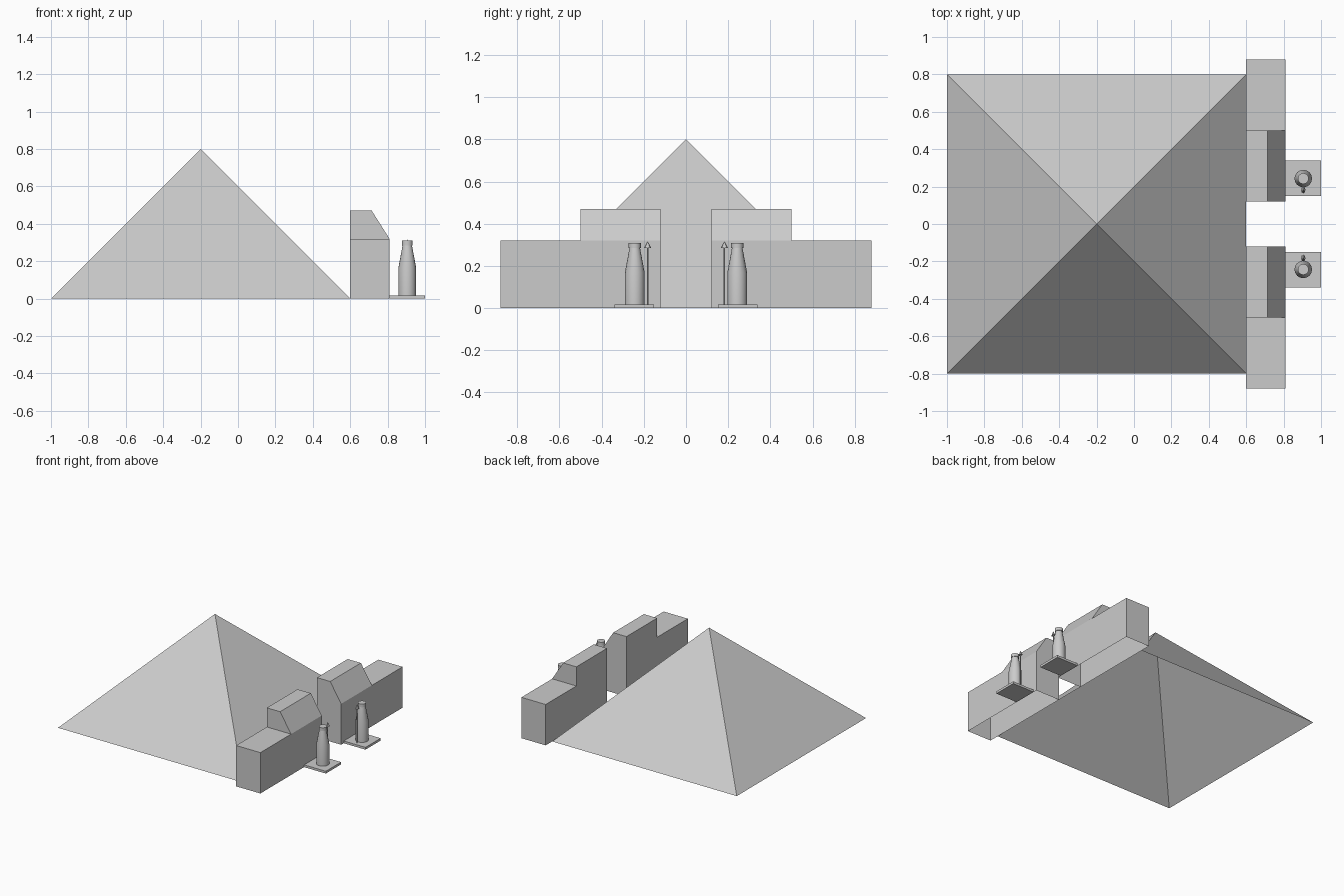
import bpy, bmesh, math

if "Cube" in bpy.data.objects:
    bpy.data.objects.remove(bpy.data.objects["Cube"])


def make(name, verts, faces, mirror=False, smooth=False):
    me = bpy.data.meshes.new(name)
    me.from_pydata(verts, [], faces)
    bm = bmesh.new()
    bm.from_mesh(me)
    bmesh.ops.recalc_face_normals(bm, faces=bm.faces)
    bm.to_mesh(me)
    bm.free()
    ob = bpy.data.objects.new(name, me)
    bpy.context.collection.objects.link(ob)
    if mirror:
        m = ob.modifiers.new("mirror", 'MIRROR')
        m.use_axis = (False, True, False)
        m.use_mirror_merge = False
    if smooth:
        bpy.ops.object.select_all(action='DESELECT')
        ob.select_set(True)
        bpy.context.view_layer.objects.active = ob
        bpy.ops.object.shade_smooth_by_angle(angle=math.radians(30))
    return ob


def lathe(name, cx, cy, profile, n, sx=1.0):
    # stacked rings of (radius, z), capped at both ends
    verts, faces = [], []
    for r, z in profile:
        for i in range(n):
            a = 2 * math.pi * i / n
            verts.append((cx + sx * r * math.cos(a), cy + r * math.sin(a), z))
    for k in range(len(profile) - 1):
        for i in range(n):
            j = (i + 1) % n
            faces.append((k*n + i, k*n + j, (k+1)*n + j, (k+1)*n + i))
    faces.append(tuple(range(n)))
    faces.append(tuple(range((len(profile) - 1) * n, len(profile) * n)))
    return make(name, verts, faces, mirror=True, smooth=n > 8)


# pyramid, open underneath
make("pyramid",
     [(-1, -.8, 0), (.6, -.8, 0), (.6, .8, 0), (-1, .8, 0), (-.2, 0, .8)],
     [(0, 1, 4), (1, 2, 4), (2, 3, 4), (3, 0, 4)])

# gate wall: tall sloped tower stepping down to a low wing, open underneath
X0, X1, XS, H, T = .6, .81, .715, .32, .47
tower = [(X0, 0), (X0, H), (X0, T), (XS, T), (X1, H), (X1, 0)]
wing = [tower[i] for i in (0, 1, 4, 5)]
verts = [(x, y, z) for y in (.12, .5) for x, z in tower]
verts += [(x, .88, z) for x, z in wing]
faces = [(i, i + 1, i + 7, i + 6) for i in range(5)]
faces += [(0, 1, 2, 3, 4, 5), (7, 8, 9, 10), (12, 13, 14, 15),
          (6, 7, 13, 12), (7, 10, 14, 13), (10, 11, 15, 14)]
make("gate_wall", verts, faces, mirror=True)

# statue plinth
px, py, pr = .905, .245, .094
make("plinth",
     [(px + i * pr, py + j * pr, z) for z in (0, .018)
      for i, j in ((-1, -1), (1, -1), (1, 1), (-1, 1))],
     [(0, 1, 2, 3), (4, 5, 6, 7), (0, 1, 5, 4), (1, 2, 6, 5), (2, 3, 7, 6), (3, 0, 4, 7)],
     mirror=True)

# guard figure with tapering shoulders and cap
lathe("guard_body", px, .243,
      [(.047, .018), (.047, .168), (.025, .285)], 16)
lathe("guard_cap", px, .243, [(.029, .285), (.029, .31)], 16)

# spear
lathe("spear_shaft", px, .182, [(.004, .018), (.004, .286)], 6)
lathe("spear_head", px, .182, [(.018, .284), (.0005, .317)], 8, sx=.65)
